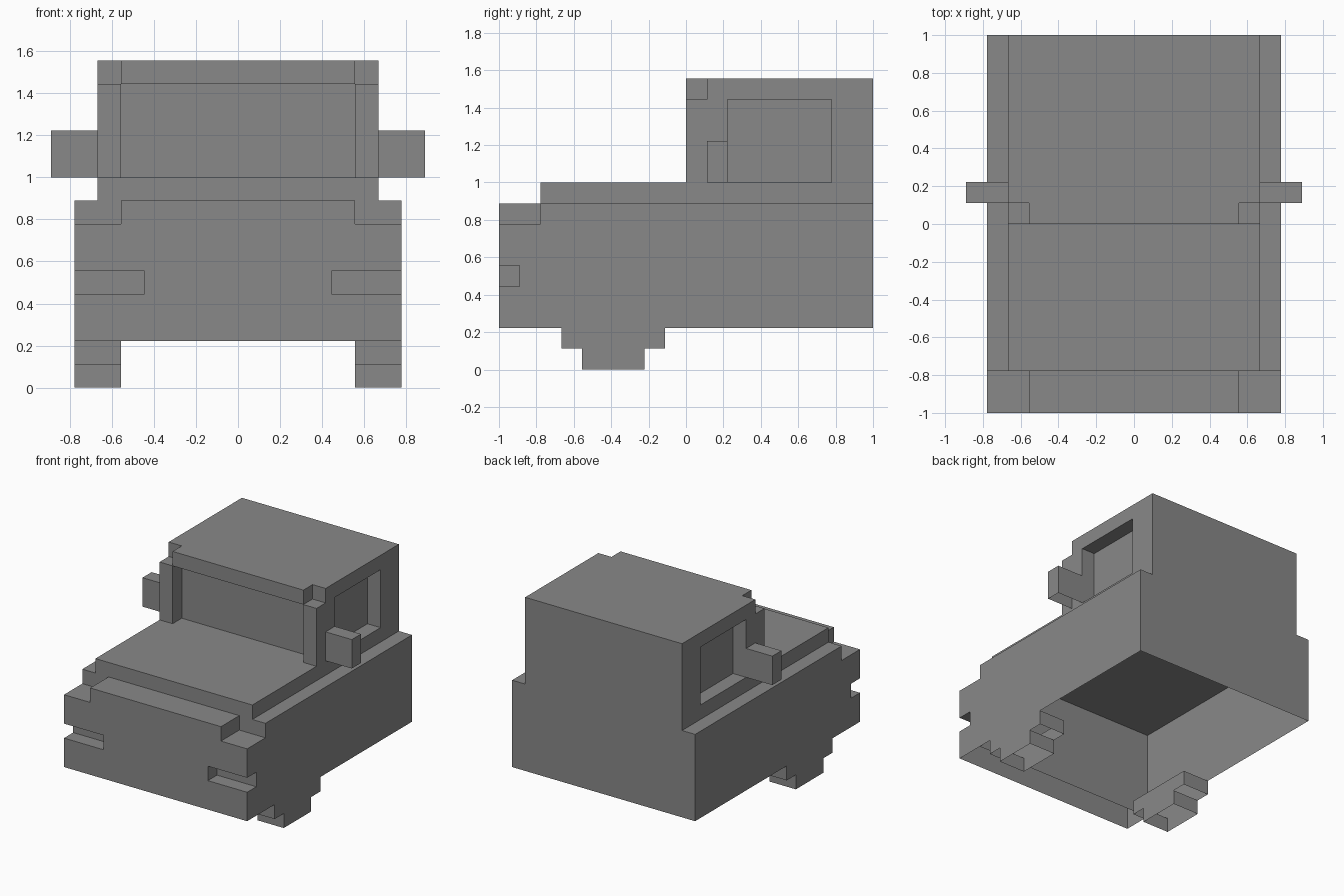
import bpy
import bmesh

if "Cube" in bpy.data.objects:
    bpy.data.objects.remove(bpy.data.objects["Cube"], do_unlink=True)

U = 1 / 9  # one block

grey = bpy.data.materials.new("plain grey")
grey.use_nodes = True
color = (0.25, 0.25, 0.25, 1)
grey.diffuse_color = color
grey.node_tree.nodes["Principled BSDF"].inputs["Base Color"].default_value = color


def add_box(bm, xs, ys, zs, omit):
    """Box spanning block ranges, leaving out the named sides."""
    geo = bmesh.ops.create_cube(bm, size=1)
    verts = geo["verts"]
    faces = {f for v in verts for f in v.link_faces}
    sides = {"bottom": (2, -1), "top": (2, 1), "back": (1, 1), "front": (1, -1)}
    bm.normal_update()
    drop = [f for f in faces
            if any(f.normal[sides[s][0]] * sides[s][1] > 0.9 for s in omit)]
    for v in verts:
        for axis, span in enumerate((xs, ys, zs)):
            v.co[axis] = (span[1] if v.co[axis] > 0 else span[0]) * U
    bmesh.ops.delete(bm, geom=drop, context="FACES_ONLY")


def part(name, boxes, omit=(), side=1):
    bm = bmesh.new()
    for xs, ys, zs in boxes:
        add_box(bm, sorted(x * side for x in xs), ys, zs, omit)
    mesh = bpy.data.meshes.new(name)
    bm.to_mesh(mesh)
    bm.free()
    mesh.materials.append(grey)
    obj = bpy.data.objects.new(name, mesh)
    bpy.context.collection.objects.link(obj)


# Hollow body shell and the raised hood deck
part("body", [((-7, 7), (-7, 9), (2, 8))], ["bottom"])
part("hood", [((-6, 6), (-7, 9), (8, 9))], ["bottom"])

# Front end, open below, with headlight slots and lowered corners
part("bumper", [((-7, 7), (-9, -7), (2, 4))], ["bottom", "back"])
part("headlight_slot_wall", [((-7, 7), (-8, -7), (4, 5))], ["bottom", "back"])
part("grille", [((-4, 4), (-9, -8), (4, 5))], ["bottom", "back"])
part("nose", [((-7, 7), (-9, -7), (5, 7))], ["back"])
part("nose_top", [((-5, 5), (-9, -7), (7, 8))], ["bottom", "back"])

# Cab core and windscreen header
part("cab", [((-5, 5), (1, 9), (9, 14))], ["bottom"])
part("windscreen_header", [((-5, 5), (0, 1), (13, 14))], ["back"])

for name, s in (("left", 1), ("right", -1)):
    # Frame around the recessed side window
    part(name + "_window_frame", [
        ((5, 6), (1, 2), (9, 14)),
        ((5, 6), (7, 9), (9, 14)),
        ((5, 6), (2, 7), (13, 14)),
    ], side=s)
    part(name + "_windscreen_pillar", [((5, 6), (0, 1), (9, 13))], ["bottom"], s)
    part(name + "_mirror", [((6, 8), (1, 2), (9, 11))], ["bottom"], s)
    # Stepped, hollow front wheel
    part(name + "_front_wheel", [
        ((5, 7), (-6, -1), (1, 2)),
        ((5, 7), (-5, -2), (0, 1)),
    ], ["bottom", "top"], s)
